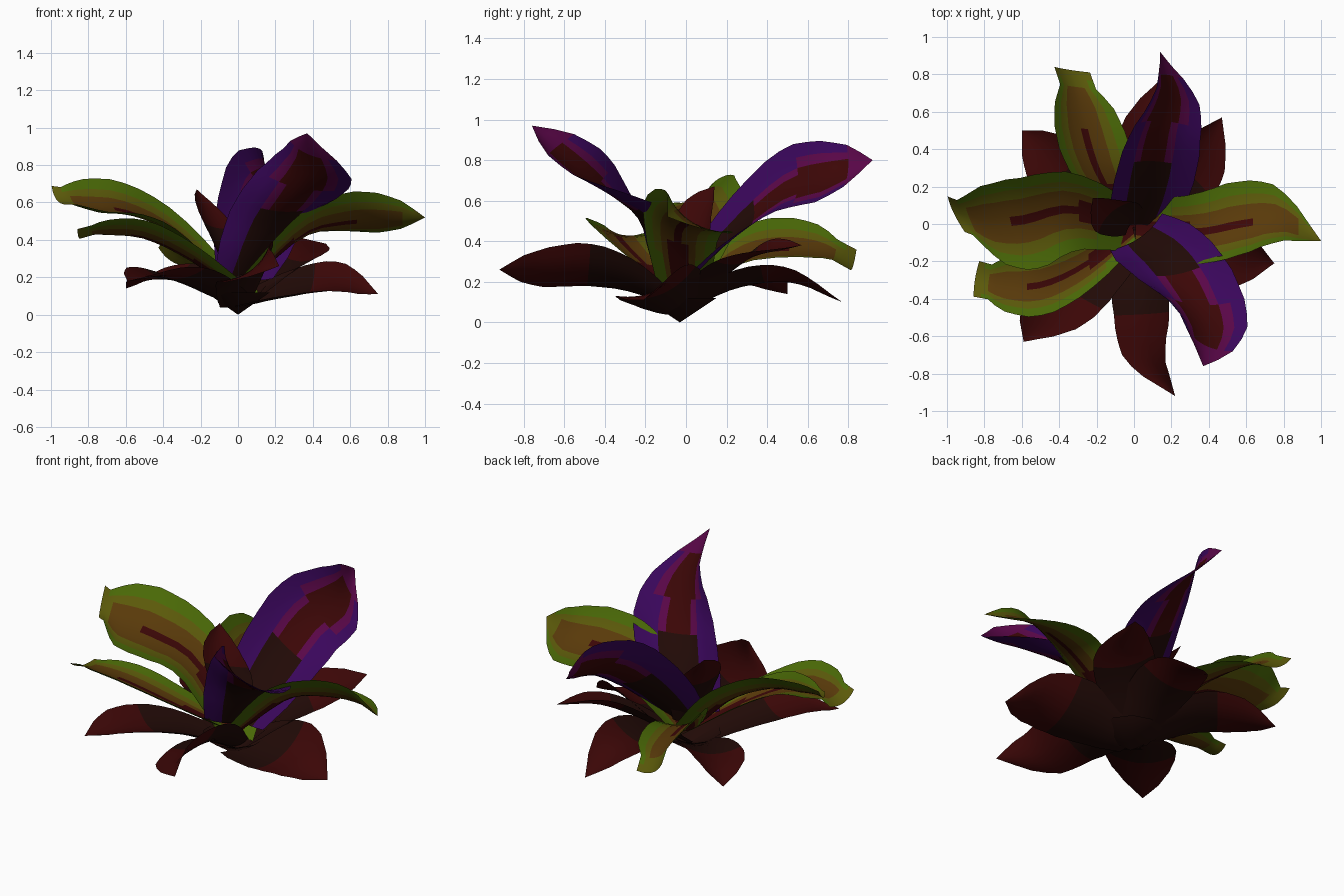
import bpy, bmesh, math
from mathutils import Vector

cube = bpy.data.objects.get("Cube")
if cube:
    bpy.data.objects.remove(cube, do_unlink=True)


def material(name, r, g, b):
    mat = bpy.data.materials.new(name)
    mat.use_nodes = True
    mat.diffuse_color = (r, g, b, 1)
    bsdf = next(n for n in mat.node_tree.nodes if n.type == "BSDF_PRINCIPLED")
    bsdf.inputs["Base Color"].default_value = (r, g, b, 1)
    bsdf.inputs["Roughness"].default_value = 1
    return mat


BROWN = material("dark brown", 0.015, 0.003, 0.002)
RED = material("dark red", 0.044, 0.002, 0.002)
GREEN = material("leaf green", 0.068, 0.14, 0.002)
OLIVE = material("olive yellow", 0.104, 0.1, 0.003)
OCHRE = material("ochre brown", 0.1, 0.042, 0.003)
PURPLE = material("purple", 0.042, 0.002, 0.105)
MAGENTA = material("magenta", 0.1, 0.002, 0.064)


# Colour rules: t runs from base to tip, u from midrib to edge
def red_rule(t, u):
    return BROWN if t < 0.47 else RED


def green_rule(t, u):
    if t < 0.55 and u < (0.3 if t < 0.22 else 0.1):
        return RED
    if u < 0.48 and t < 0.86:
        return OCHRE
    return OLIVE if u < 0.72 and t > 0.15 or t > 0.93 else GREEN


def purple_rule(t, u):
    if u < 0.48 and t < 0.34:
        return BROWN
    wide = t > 0.6
    if u < (0.48 if wide else 0.3) and t < 0.86:
        return RED
    if u < (0.72 if wide else 0.48) or t > 0.86:
        return MAGENTA
    return PURPLE


HALF = [0.1, 0.3, 0.48, 0.72, 1]
COLUMNS = [-u for u in reversed(HALF)] + [0] + HALF
WIDTHS = [0.55, 0.78, 0.92, 1, 0.97, 0.82, 0.5, 0]
ROWS = 2 * (len(WIDTHS) - 1)
FOLD = 0.3


def width_at(t):
    f = t * (len(WIDTHS) - 1)
    i = min(int(f), len(WIDTHS) - 2)
    return WIDTHS[i] + (WIDTHS[i + 1] - WIDTHS[i]) * (f - i)


def path_at(path, t):
    """Smooth curve through evenly spaced path points."""
    ends = [2 * path[0] - path[1]] + path + [2 * path[-1] - path[-2]]
    f = t * (len(path) - 1)
    i = min(int(f), len(path) - 2)
    f -= i
    a, b, c, d = ends[i:i + 4]
    return b + ((c - a) * f + (2 * a - 5 * b + 4 * c - d) * f ** 2
                + (3 * (b - c) + d - a) * f ** 3) / 2


def leaf(name, rule, path, base_side, tip_side, blunt=0):
    """Channelled blade along a path; the half-width vector turns from base to tip."""
    path = [Vector(p) for p in path]
    base_side, tip_side = Vector(base_side), Vector(tip_side)
    bm = bmesh.new()
    grid = []
    for r in range(ROWS + 1):
        t = r / ROWS
        centre = path_at(path, t)
        side = base_side.lerp(tip_side, t)
        lift = side.cross(path[-1] - path[0]).normalized()
        if lift.z < 0:
            lift = -lift
        side *= max(width_at(t), blunt)
        grid.append([bm.verts.new(centre + side * u + lift * side.length * FOLD * (u * u - 0.7))
                     for u in COLUMNS])
    mesh = bpy.data.meshes.new(name)
    slots = []
    for r in range(ROWS):
        for c in range(len(COLUMNS) - 1):
            face = bm.faces.new((grid[r][c], grid[r][c + 1],
                                 grid[r + 1][c + 1], grid[r + 1][c]))
            mat = rule((r + 0.5) / ROWS, abs(COLUMNS[c] + COLUMNS[c + 1]) / 2)
            if mat not in slots:
                slots.append(mat)
                mesh.materials.append(mat)
            face.material_index = slots.index(mat)
    bmesh.ops.remove_doubles(bm, verts=bm.verts, dist=0.0005)
    bm.normal_update()
    if sum(f.normal.z for f in bm.faces) < 0:
        bmesh.ops.reverse_faces(bm, faces=bm.faces)
    bm.to_mesh(mesh)
    bm.free()
    obj = bpy.data.objects.new(name, mesh)
    bpy.context.collection.objects.link(obj)
    bpy.ops.object.select_all(action="DESELECT")
    obj.select_set(True)
    bpy.context.view_layer.objects.active = obj
    bpy.ops.object.shade_smooth_by_angle(angle=math.radians(30))


# Low outer ring of red leaves
low = (0, -0.03, 0.07)
leaf("red_leaf_front", red_rule,
     [low, (.03, -.25, .21), (.05, -.48, .27), (.07, -.72, .26), (.22, -.92, .26)],
     (.17, 0, .07), (.13, .02, .14))
leaf("red_leaf_left", red_rule,
     [low, (.25, -.1, .15), (.52, -.17, .19), (.75, -.21, .11)], (.03, .2, .06), (.03, .19, .1))
leaf("red_leaf_back_left", red_rule,
     [low, (.2, .18, .27), (.36, .34, .36), (.47, .57, .38)], (.13, -.13, -.03), (.13, -.09, -.05))
leaf("red_leaf_back", red_rule,
     [low, (.05, .25, .21), (.09, .52, .23), (.14, .77, .1)], (.19, -.02, .03), (.16, -.02, .03))
leaf("red_leaf_back_right", red_rule,
     [low, (-.25, .2, .21), (-.46, .35, .22), (-.6, .5, .14)], (.11, .14, .03), (.11, .13, .03))
leaf("red_leaf_front_right", red_rule,
     [low, (-.24, -.24, .2), (-.43, -.46, .24), (-.59, -.63, .18)], (.16, -.13, 0), (.18, -.08, 0))

# Middle ring of green leaves
mid = (0, -0.02, 0.15)
leaf("green_leaf_right", green_rule,
     [mid, (-.32, .07, .47), (-.57, .01, .6), (-.79, 0, .62), (-.955, .055, .63)],
     (.03, .22, .03), (-.13, .27, .14), blunt=0.35)
leaf("green_leaf_front_right", green_rule,
     [mid, (-.27, -.22, .34), (-.5, -.32, .45), (-.71, -.32, .46), (-.845, -.295, .43)],
     (.03, -.16, .04), (-.03, -.19, .04), blunt=0.5)
leaf("green_leaf_left", green_rule,
     [mid, (.33, -.03, .46), (.56, .02, .53), (.78, .04, .53), (1, -.09, .52)],
     (0, .22, -.03), (0, .18, -.17))
leaf("green_leaf_back", green_rule,
     [mid, (-.16, .25, .35), (-.23, .45, .4), (-.28, .66, .38), (-.335, .825, .3)],
     (-.2, 0, .1), (-.19, .03, .1), blunt=0.5)

# Tall purple leaves
leaf("purple_leaf_back", purple_rule,
     [(.03, -.02, .22), (.09, .2, .47), (.15, .46, .68), (.21, .69, .74), (.14, .92, .8)],
     (.28, 0, -.07), (.11, -.02, -.23))
leaf("purple_leaf_front", purple_rule,
     [(.02, -.05, .24), (.17, -.16, .51), (.31, -.34, .67), (.4, -.53, .8), (.37, -.76, .97)],
     (.25, .18, .05), (.25, -.18, -.13))

# Small young leaf in the heart of the plant
leaf("inner_leaf", red_rule,
     [(0, 0, .2), (-.07, .03, .4), (-.15, .06, .55), (-.22, .14, .67)],
     (.09, .1, 0), (.09, .07, -.05))

# Tapered crown that joins the leaf bases
bpy.ops.mesh.primitive_cone_add(vertices=10, radius1=0, radius2=0.18, depth=0.12,
                                end_fill_type="NOTHING", location=(0, -0.03, 0.06))
crown = bpy.context.object
crown.name = "crown"
crown.data.materials.append(BROWN)
bpy.ops.object.shade_smooth_by_angle(angle=math.radians(50))
